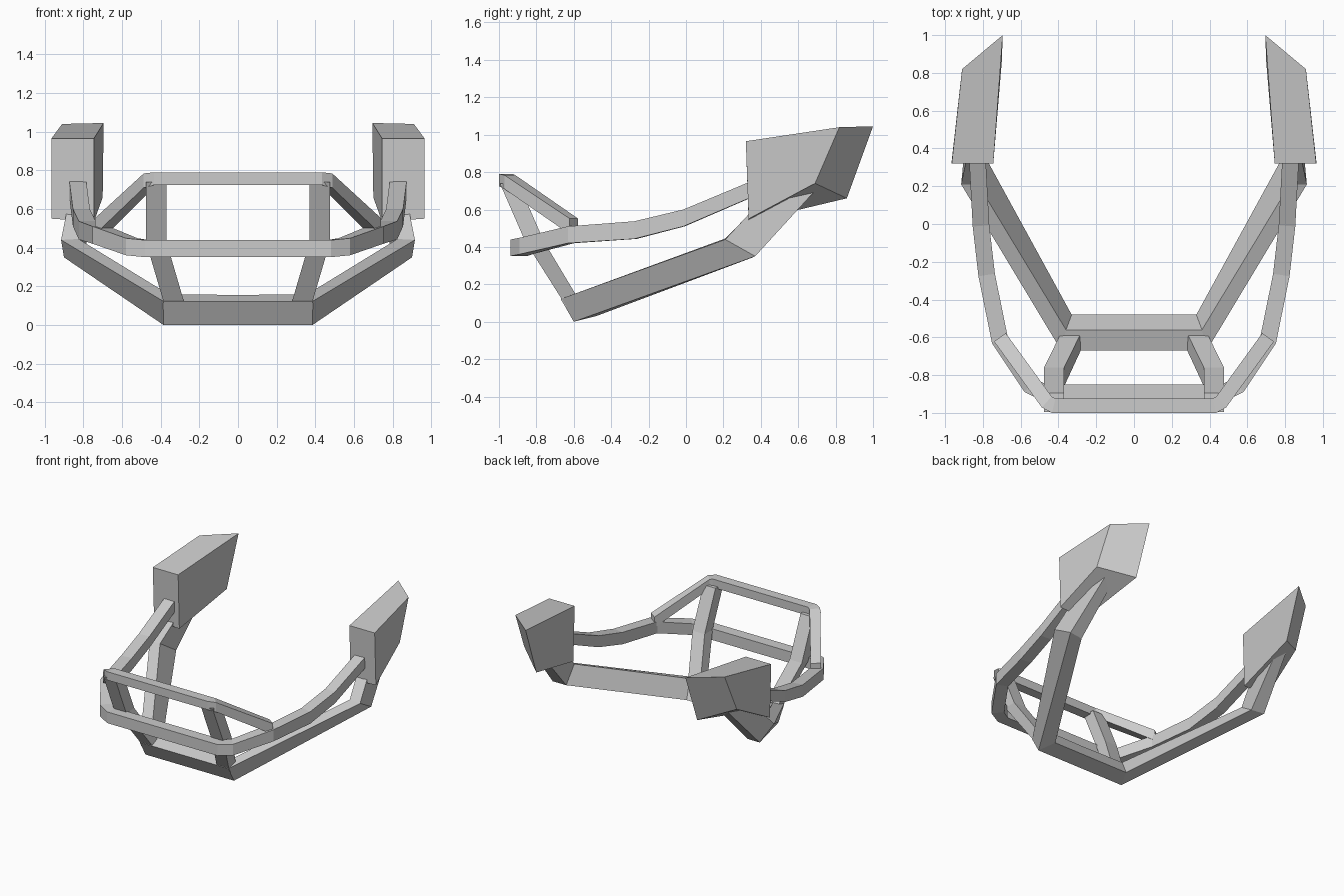
import bpy, bmesh
from mathutils import Vector

if "Cube" in bpy.data.objects:
    bpy.data.objects.remove(bpy.data.objects["Cube"])


def loft(name, rings, cap_start=True):
    """Skin four-sided rings, cap the ends and mirror across x = 0."""
    bm = bmesh.new()
    loops = [[bm.verts.new(p) for p in r] for r in rings]
    for a, b in zip(loops, loops[1:]):
        for i in range(4):
            j = (i + 1) % 4
            bm.faces.new((a[i], a[j], b[j], b[i]))
    if cap_start:
        bm.faces.new(loops[0])
    bm.faces.new(loops[-1])
    bmesh.ops.recalc_face_normals(bm, faces=bm.faces)
    # an open start lies on the centre plane: make sure normals face outward
    bm.normal_update()
    mid = sum((v.co for v in loops[-1]), Vector()) / 4
    prev = sum((v.co for v in loops[-2]), Vector()) / 4
    end = [f for f in bm.faces if set(f.verts) == set(loops[-1])][0]
    if end.normal.dot(mid - prev) < 0:
        bmesh.ops.reverse_faces(bm, faces=bm.faces)
    me = bpy.data.meshes.new(name)
    bm.to_mesh(me)
    bm.free()
    ob = bpy.data.objects.new(name, me)
    bpy.context.collection.objects.link(ob)
    mod = ob.modifiers.new("mirror", 'MIRROR')
    mod.use_clip = True
    return ob


def sweep(path, w):
    """Rings along a path of (x, y, z, half height), mitred in plan."""
    rings = []
    pts = [Vector(p[:3]) for p in path]
    for i, p in enumerate(pts):
        dirs = []
        if i > 0:
            dirs.append((p - pts[i - 1]).to_2d().normalized())
        if i < len(pts) - 1:
            dirs.append((pts[i + 1] - p).to_2d().normalized())
        t = sum(dirs, Vector((0, 0))).normalized()
        k = w / t.dot(dirs[0])
        s = Vector((t.y, -t.x, 0)) * k
        if i == 0 and p.x == 0:
            s = Vector((0, -w, 0))
        u = Vector((0, 0, path[i][3]))
        rings.append([p + s - u, p + s + u, p - s + u, p - s - u])
    return rings


# jaw-side mounting blocks
loft("side_block", [
    [(.965, .335, .55), (.965, .32, .965), (.745, .32, .965), (.745, .335, .535)],
    [(.925, .69, .74), (.91, .82, 1.04), (.695, 1.0, 1.045), (.70, .86, .66)]])

# lower frame: front rail, rising side rails, struts into the blocks
loft("lower_rail", [
    [(0, -.60, 0), (0, -.67, .122), (0, -.56, .155), (0, -.48, .03)],
    [(.385, -.60, 0), (.385, -.67, .122), (.36, -.56, .16), (.33, -.48, .03)],
    [(.90, .37, .35), (.915, .21, .44), (.825, .21, .445), (.79, .36, .345)],
    [(.84, .69, .70), (.86, .47, .72), (.76, .48, .72), (.76, .70, .71)]],
    cap_start=False)

# middle bar sweeping back to the blocks
loft("middle_bar", sweep([
    (0, -.895, .395, .044), (.47, -.895, .395, .044), (.55, -.855, .405, .044),
    (.71, -.615, .465, .045), (.78, -.27, .49, .047),
    (.81, -.01, .555, .045), (.83, .36, .712, .043)], .044), cap_start=False)

# top bar with legs dropping onto the middle bar
loft("top_bar", sweep([
    (0, -.962, .757, .033), (.425, -.962, .757, .033), (.462, -.942, .747, .037),
    (.71, -.60, .51, .042)], .038), cap_start=False)

# cranked uprights tying all bars together
loft("upright", [
    [(x - .053, y - d, z), (x + .053, y - d, z), (x + .053, y + d, z), (x - .053, y + d, z)]
    for x, y, z, d in [(.335, -.60, .08, .045), (.335, -.625, .13, .045),
                       (.423, -.81, .43, .05), (.423, -.945, .74, .05)]])
